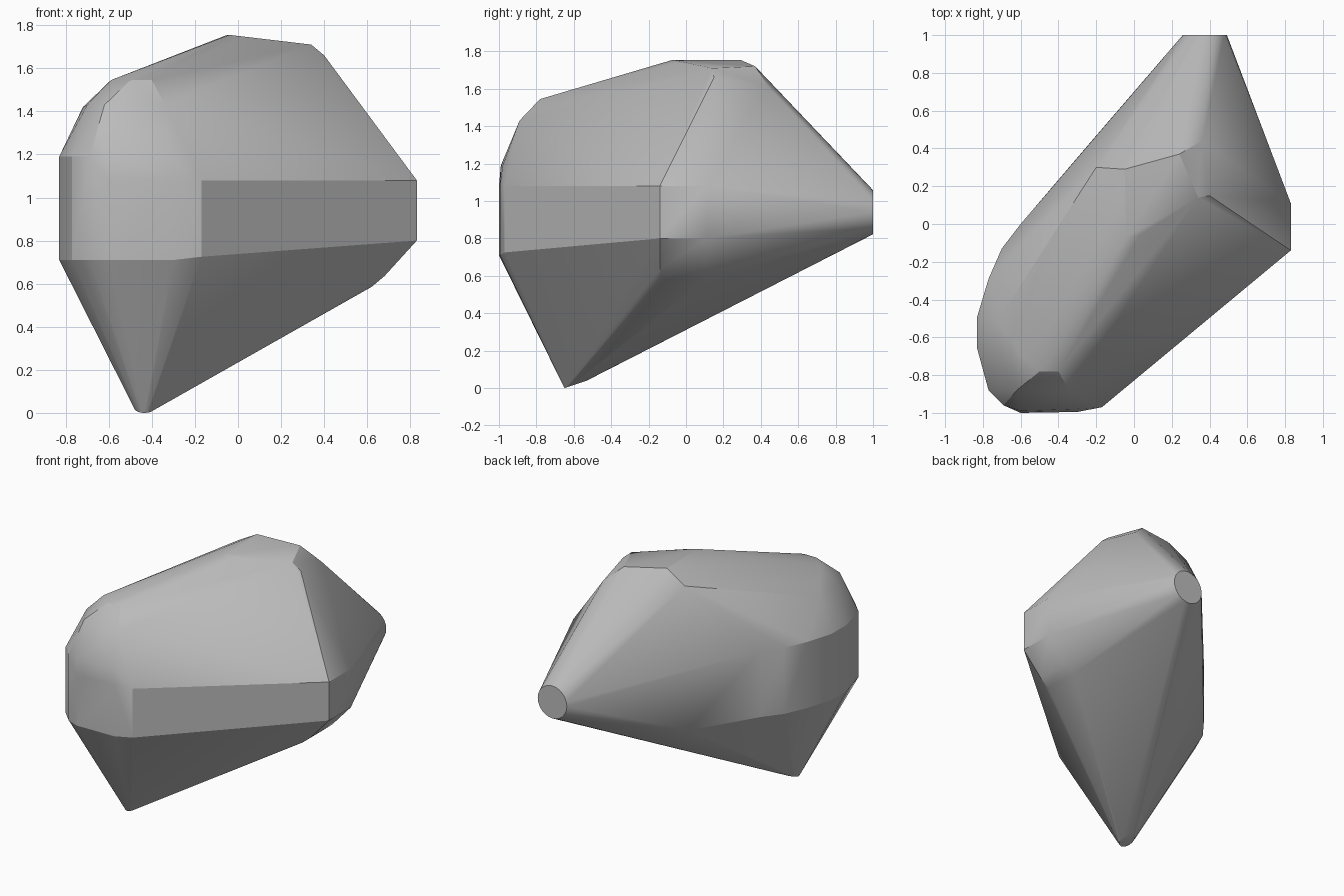
import bpy
import bmesh
from math import sin, cos, tau
from mathutils import Vector


def ring(center, axis_a, axis_b, steps=24):
    """Points of an ellipse spanned by two radius vectors."""
    center, axis_a, axis_b = Vector(center), Vector(axis_a), Vector(axis_b)
    return [center + axis_a * cos(tau * i / steps) + axis_b * sin(tau * i / steps)
            for i in range(steps)]


def wall(outline, low, high):
    """Upright wall points: each outline corner at a low and a high level."""
    return [Vector((x, y, z)) for x, y in outline for z in (low, high)]


def make_material(name, colour):
    material = bpy.data.materials.new(name)
    material.use_nodes = True
    material.diffuse_color = colour
    material.node_tree.nodes["Principled BSDF"].inputs["Base Color"].default_value = colour
    return material


def make_hull(name, points, material):
    """Wrap a tight convex skin around the given points."""
    bm = bmesh.new()
    for point in points:
        bm.verts.new(point)
    result = bmesh.ops.convex_hull(bm, input=bm.verts)
    loose = {v for v in result["geom_interior"] + result["geom_unused"]
             if isinstance(v, bmesh.types.BMVert) and v.is_valid}
    bmesh.ops.delete(bm, geom=[v for v in loose if not v.link_faces], context="VERTS")
    bmesh.ops.dissolve_limit(bm, angle_limit=0.01, verts=bm.verts, edges=bm.edges)
    bmesh.ops.recalc_face_normals(bm, faces=bm.faces)
    mesh = bpy.data.meshes.new(name)
    bm.to_mesh(mesh)
    bm.free()
    mesh.materials.append(material)
    obj = bpy.data.objects.new(name, mesh)
    bpy.context.collection.objects.link(obj)
    bpy.ops.object.select_all(action="DESELECT")
    obj.select_set(True)
    bpy.context.view_layer.objects.active = obj
    bpy.ops.object.shade_smooth_by_angle(angle=0.4)
    return obj


default_cube = bpy.data.objects.get("Cube")
if default_cube:
    bpy.data.objects.remove(default_cube, do_unlink=True)

grey = make_material("plain grey", (0.5, 0.5, 0.5, 1))

# Round flat end at the back
back_disc = ring((0.375, 1, 0.94), (0.117, 0, 0), (0, 0, 0.118))

# Small rounded tip at the bottom
bottom_tip = ring((-0.435, -0.59, 0.02), (0.045, 0, 0), (0, 0.06, 0.02))

# Flat plate on the side, with the chamfer below it
side_plate = wall([(0.83, -0.14), (0.83, 0.11)], 0.8, 1.08)
side_chamfer = [Vector((x, y, z)) for y in (-0.14, 0.11)
                for x, z in ((0.68, 0.635), (0.62, 0.585))]

# Rounded upright wall around the nose, with its front corner
nose_wall = wall([(-0.6, -0.99), (-0.69, -0.96), (-0.77, -0.88), (-0.83, -0.66),
                  (-0.83, -0.49), (-0.77, -0.29), (-0.7, -0.13), (-0.6, 0)], 0.71, 1.19)
nose_wall += wall([(-0.3, -0.995), (-0.6, -1)], 0.71, 1.08)
nose_wall += wall([(-0.17, -0.97)], 0.725, 1.08)
nose_wall += wall([(-0.32, -0.98)], 0.71, 1.19)

# Lower corner on the rear flank
rear_flank = [Vector((-0.28, 0.375, 0.67))]

# Bevelled brow above the nose
brow = [Vector(p) for p in (
    (-0.4, -0.78, 1.545), (-0.5, -0.78, 1.545), (-0.59, -0.7, 1.545),
    (-0.34, -0.89, 1.43), (-0.62, -0.88, 1.43), (-0.7, -0.74, 1.43),
    (-0.72, -0.51, 1.42))]

# Faceted crown
crown = [Vector(p) for p in (
    (-0.04, -0.07, 1.755), (-0.05, 0.29, 1.755), (0.03, -0.06, 1.74),
    (0.34, 0.14, 1.71), (0.24, 0.37, 1.72), (0.4, 0.15, 1.66),
    (0.36, 0.44, 1.61), (-0.2, 0.3, 1.67))]

make_hull("faceted_body", back_disc + bottom_tip + side_plate + side_chamfer
          + nose_wall + rear_flank + brow + crown, grey)
